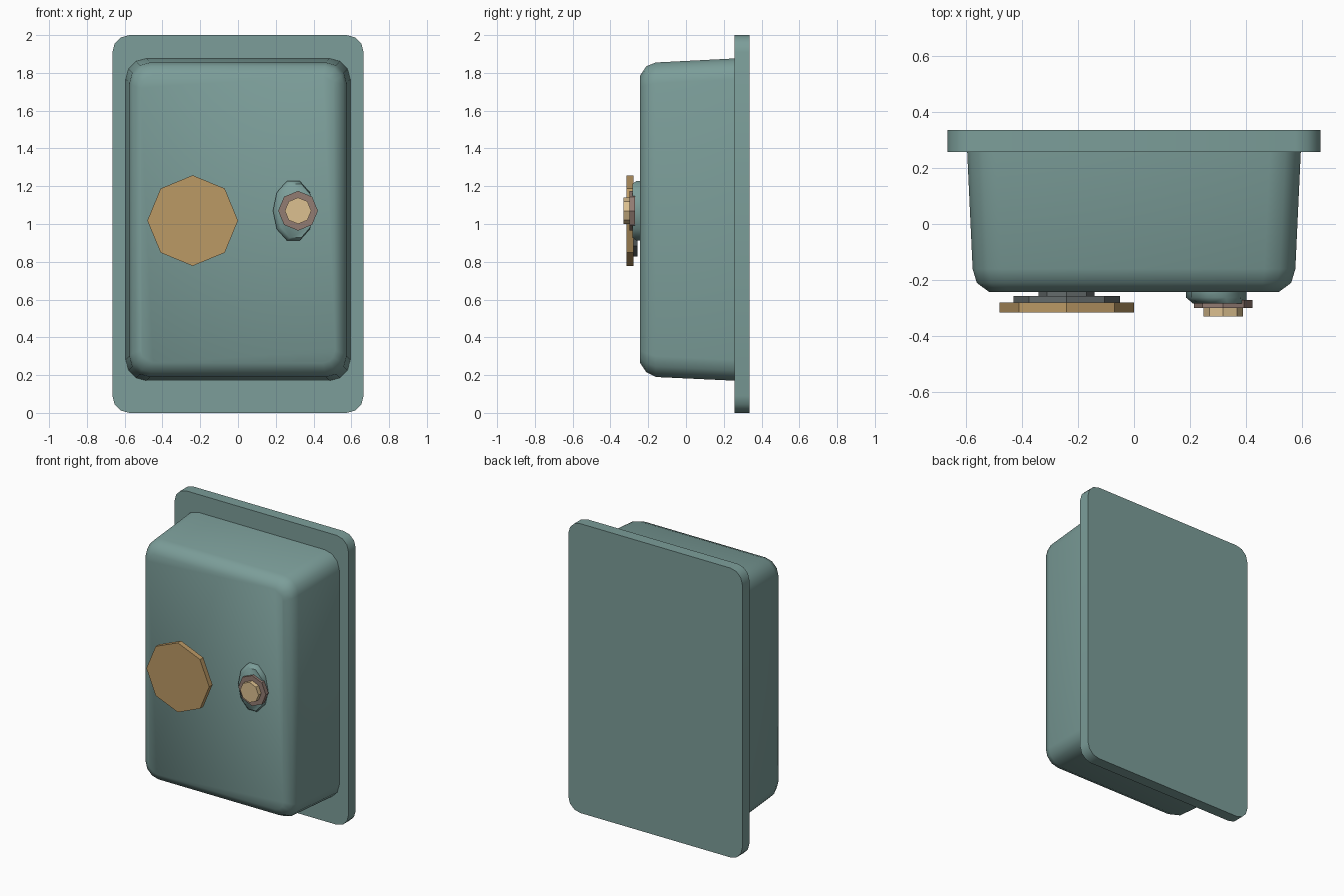
import bpy, bmesh, math

if "Cube" in bpy.data.objects:
    bpy.data.objects.remove(bpy.data.objects["Cube"])


def material(name, rgb):
    m = bpy.data.materials.new(name)
    m.diffuse_color = (*rgb, 1)
    m.use_nodes = True
    m.node_tree.nodes["Principled BSDF"].inputs["Base Color"].default_value = m.diffuse_color
    return m


TEAL = material("teal", (0.20, 0.34, 0.32))
BRASS = material("brass", (0.50, 0.32, 0.13))
DARK = material("dark_metal", (0.13, 0.15, 0.15))
ROSE = material("rose_metal", (0.29, 0.20, 0.17))
CREAM = material("cream", (0.72, 0.53, 0.28))


def rounded_rect(hx, z0, z1, r, seg=3):
    """Rounded rectangle in the xz plane, counter-clockwise seen from the front."""
    pts = []
    for sx, cz, a0 in ((1, z1 - r, 0), (-1, z1 - r, 90), (-1, z0 + r, 180), (1, z0 + r, 270)):
        for i in range(seg + 1):
            a = math.radians(a0 + 90 * i / seg)
            pts.append((sx * (hx - r) + r * math.cos(a), cz + r * math.sin(a)))
    return pts


def polygon(cx, cz, rx, rz, n=8):
    return [(cx + rx * math.cos(2 * math.pi * i / n),
             cz + rz * math.sin(2 * math.pi * i / n)) for i in range(n)]


def loft(name, rings, mat, smooth=False):
    """Skin a list of (y, outline) sections running from back to front."""
    bm = bmesh.new()
    loops = [[bm.verts.new((x, y, z)) for x, z in outline] for y, outline in rings]
    n = len(loops[0])
    for a, b in zip(loops, loops[1:]):
        for i in range(n):
            j = (i + 1) % n
            bm.faces.new((a[i], a[j], b[j], b[i]))
    bm.faces.new(loops[0])
    bm.faces.new(loops[-1])
    bmesh.ops.recalc_face_normals(bm, faces=bm.faces)
    me = bpy.data.meshes.new(name)
    bm.to_mesh(me)
    bm.free()
    me.materials.append(mat)
    ob = bpy.data.objects.new(name, me)
    bpy.context.collection.objects.link(ob)
    if smooth:
        bpy.ops.object.select_all(action='DESELECT')
        ob.select_set(True)
        bpy.context.view_layer.objects.active = ob
        bpy.ops.object.shade_smooth_by_angle(angle=math.radians(50))
    return ob


# Wall plate
plate = rounded_rect(0.665, 0.0, 2.0, 0.09)
loft("back_plate", [(0.335, plate), (0.257, plate)], TEAL, True)

# Box body: slightly tapered sides and rounded front edge
loft("box_body", [
    (0.27, rounded_rect(0.595, 0.17, 1.877, 0.11)),
    (-0.16, rounded_rect(0.575, 0.19, 1.855, 0.11)),
    (-0.21, rounded_rect(0.56, 0.215, 1.835, 0.10)),
    (-0.243, rounded_rect(0.515, 0.265, 1.785, 0.065)),
], TEAL, True)

# Large octagonal button with a smaller collar and hidden stem behind
for name, y0, y1, r, mat in (("button_stem", -0.23, -0.26, 0.10, DARK),
                             ("button_collar", -0.256, -0.281, 0.19, DARK),
                             ("large_button", -0.279, -0.315, 0.24, BRASS)):
    o = polygon(-0.24, 1.018, r, r)
    loft(name, [(y0, o), (y1, o)], mat)

# Indicator: oval boss, ring and lens
loft("indicator_boss", [(-0.235, polygon(0.293, 1.07, 0.108, 0.166, 10)),
                        (-0.262, polygon(0.293, 1.07, 0.108, 0.166, 10)),
                        (-0.283, polygon(0.305, 1.07, 0.095, 0.15, 10))], TEAL, True)
for name, y0, y1, r, mat in (("indicator_ring", -0.27, -0.30, 0.105, ROSE),
                             ("indicator_lens", -0.28, -0.33, 0.07, CREAM)):
    o = polygon(0.318, 1.07, r, r)
    loft(name, [(y0, o), (y1, o)], mat)
